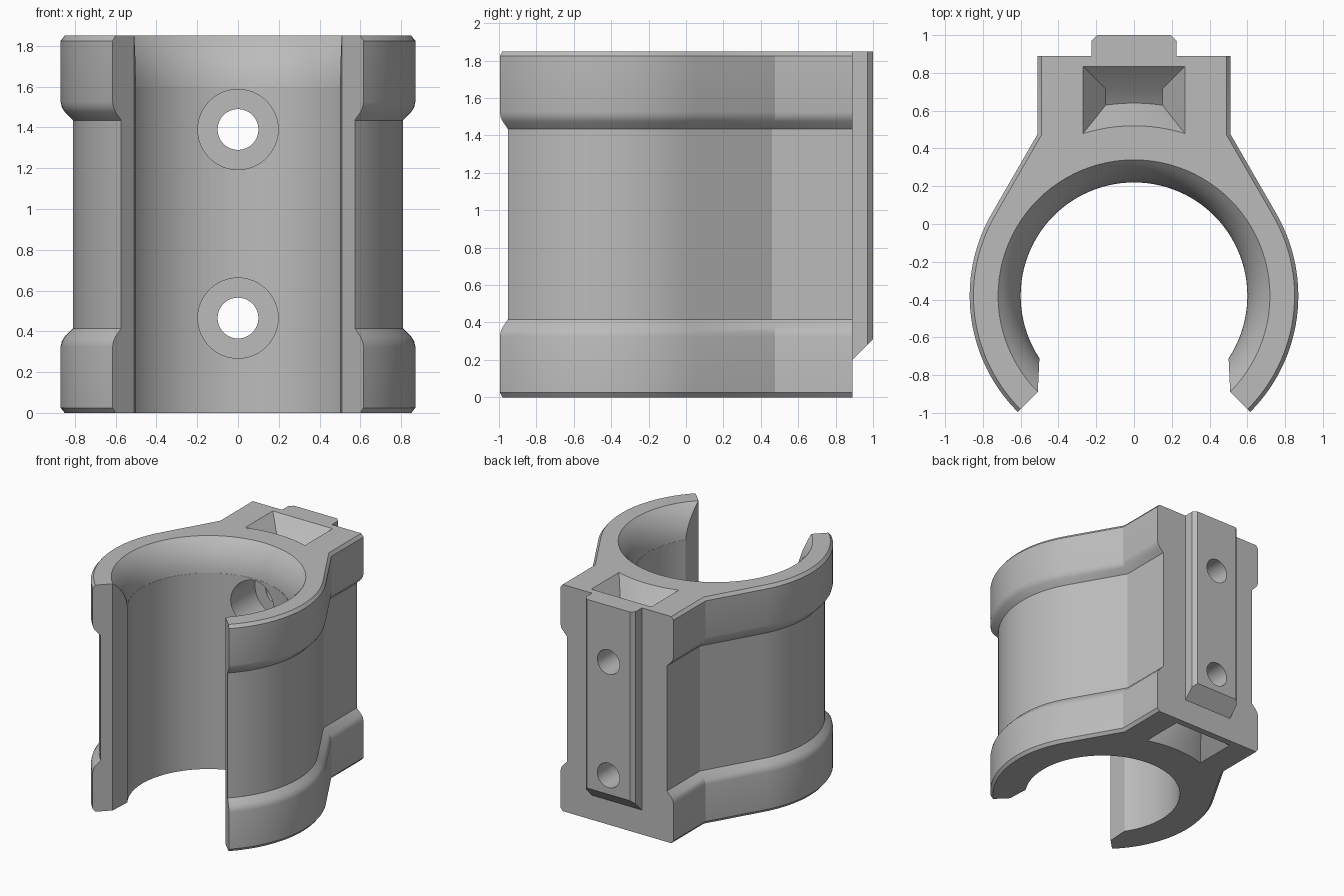
import bpy
import bmesh
from math import sin, cos, pi, radians, atan2, hypot

cube = bpy.data.objects.get("Cube")
if cube:
    bpy.data.objects.remove(cube)

HEIGHT = 1.85
AXIS_Y = -0.38      # centre of the bore
BORE = 0.60
BACK = 0.89         # rear face of the mounting block

grey = bpy.data.materials.new("plain_grey")
grey.use_nodes = True
grey.diffuse_color = (0.5, 0.5, 0.5, 1)
grey.node_tree.nodes["Principled BSDF"].inputs["Base Color"].default_value = (0.5, 0.5, 0.5, 1)


def loft(name, rings):
    """Closed solid through rings of equal point count."""
    bm = bmesh.new()
    loops = [[bm.verts.new(p) for p in ring] for ring in rings]
    n = len(loops[0])
    for a, b in zip(loops, loops[1:]):
        for i in range(n):
            j = (i + 1) % n
            bm.faces.new((a[i], a[j], b[j], b[i]))
    bm.faces.new(loops[0][::-1])
    bm.faces.new(loops[-1])
    bmesh.ops.recalc_face_normals(bm, faces=bm.faces)
    mesh = bpy.data.meshes.new(name)
    bm.to_mesh(mesh)
    bm.free()
    mesh.materials.append(grey)
    obj = bpy.data.objects.new(name, mesh)
    bpy.context.collection.objects.link(obj)
    return obj


def polar(r, a):
    return r * cos(a), AXIS_Y + r * sin(a)


def arc(r, start, end, steps):
    return [polar(r, start + (end - start) * i / steps) for i in range(steps + 1)]


def cylinder_y(name, r, z, y0, y1):
    circle = [(r * cos(2 * pi * i / 48), z + r * sin(2 * pi * i / 48)) for i in range(48)]
    return loft(name, [[(x, y, h) for x, h in circle] for y in (y0, y1)])


# Clip section: outer arc, tangent flank, block, bore and open lips
def section(r, z):
    half = arc(r, radians(-45), radians(30), 28)
    tx, ty = half[-1]
    block_x = r - 0.36
    half += [(block_x, ty + (tx - block_x) * math_flank), (block_x, BACK)]
    mirrored = [(-x, y) for x, y in reversed(half)]
    lip = atan2(-0.33, 0.5)
    corner = polar(0.72, radians(-45))
    bore = arc(BORE, pi - lip, lip, 72)
    pts = half + mirrored + [(-corner[0], corner[1])] + bore + [corner]
    return [(x, y, z) for x, y in pts]


math_flank = cos(radians(30)) / sin(radians(30))

# Thick bands at both ends, slimmer waist between them
lower = [(0, 0.85), (0.025, 0.87), (0.325, 0.87), (0.352, 0.864),
         (0.375, 0.849), (0.415, 0.81)]
levels = lower + [(HEIGHT - z, r) for z, r in reversed(lower)]
body = loft("clip_body", [section(r, z) for z, r in levels])

# Rear rail with chamfered corners and slanted lower end
rail_profile = [(-0.225, BACK), (0.225, BACK), (0.225, 0.97), (0.195, 1.0),
                (-0.195, 1.0), (-0.225, 0.97)]
rail = loft("rear_rail", [[(x, y, 0.2 + y - BACK) for x, y in rail_profile],
                          [(x, y, HEIGHT) for x, y in rail_profile]])

# Flared bore mouth at the top
flare_r, flare_end = 0.387, radians(46)
flare_rings = []
for i in range(1, 11):
    t = flare_end * i / 10
    flare_rings.append((BORE + flare_r * (1 - cos(t)), HEIGHT - 0.28 + flare_r * sin(t)))
flare_rings.append((0.739, HEIGHT + 0.02))
flare = loft("flare_cutter", [[(*p, z) for p in arc(r, 0, 2 * pi, 96)[:-1]]
                              for r, z in flare_rings])

# Tapered pockets in both end faces, with a curved front wall
def pocket(name, end, inward):
    rings = []
    for out, depth, tilt in ((0.02, -0.02, 0), (0, 0, 0), (-0.12, 0.12, 0.05)):
        hx, r, back = 0.27 + out, 0.9 - out, 0.835 + out
        a = atan2((r * r - hx * hx) ** 0.5, hx)
        front = [(x, y, end + inward * (depth + tilt)) for x, y in arc(r, pi - a, a, 12)]
        rear = [(x, back, end + inward * depth) for x in (hx, -hx)]
        rings.append(front + rear)
    return loft(name, rings)


cutters = [flare, pocket("top_pocket_cutter", HEIGHT, -1),
           pocket("bottom_pocket_cutter", 0, 1)]

# Screw holes, counterbored from inside the bore
holes = []
for label, z in (("upper", 1.39), ("lower", 0.465)):
    holes.append(cylinder_y(label + "_screw_cutter", 0.1, z, 0.0, 1.1))
    cutters.append(cylinder_y(label + "_counterbore_cutter", 0.197, z, 0.0, 0.5))


def finish(obj, tools):
    bpy.ops.object.select_all(action='DESELECT')
    obj.select_set(True)
    bpy.context.view_layer.objects.active = obj
    for tool in tools:
        mod = obj.modifiers.new("cut", 'BOOLEAN')
        mod.operation = 'DIFFERENCE'
        mod.solver = 'EXACT'
        mod.object = tool
        bpy.ops.object.modifier_apply(modifier=mod.name)
    bpy.ops.object.shade_smooth_by_angle(angle=radians(25))


finish(body, cutters + holes)
finish(rail, holes)
for tool in cutters + holes:
    bpy.data.objects.remove(tool)
